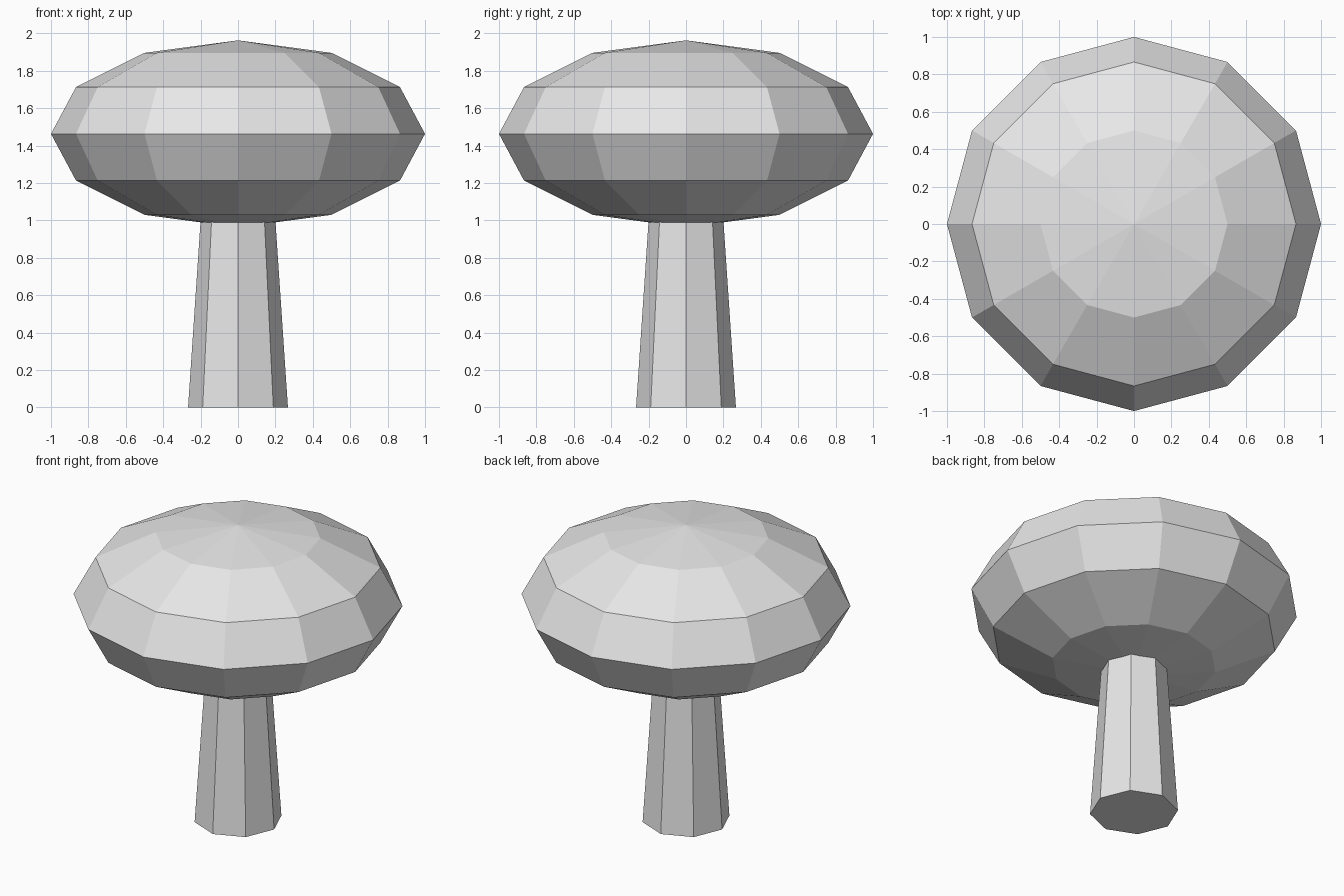
import bpy
from math import cos, sin, pi

cube = bpy.data.objects.get("Cube")
if cube:
    bpy.data.objects.remove(cube, do_unlink=True)

# One plain colour for the whole model
grey = bpy.data.materials.new("light_grey")
grey.use_nodes = True
colour = (0.8, 0.8, 0.8, 1)
grey.diffuse_color = colour
grey.node_tree.nodes["Principled BSDF"].inputs["Base Color"].default_value = colour


def finish(name):
    """Name the active object, colour it and keep its faces flat."""
    obj = bpy.context.object
    obj.name = obj.data.name = name
    obj.data.materials.clear()
    obj.data.materials.append(grey)
    obj.data.shade_flat()
    return obj


# Tapered eight-sided stem, with corners on the axes
STEM_HEIGHT = 1.0
bpy.ops.mesh.primitive_cone_add(vertices=8, radius1=0.267, radius2=0.2,
                                depth=STEM_HEIGHT,
                                location=(0, 0, STEM_HEIGHT / 2))
finish("stem")

# Squashed faceted cap resting on the stem
bpy.ops.mesh.primitive_uv_sphere_add(segments=12, ring_count=6, radius=1,
                                     location=(0, 0, 1.463))
cap = finish("cap")
for vert in cap.data.vertices:
    vert.co.z *= 0.5
cap.data.update()
